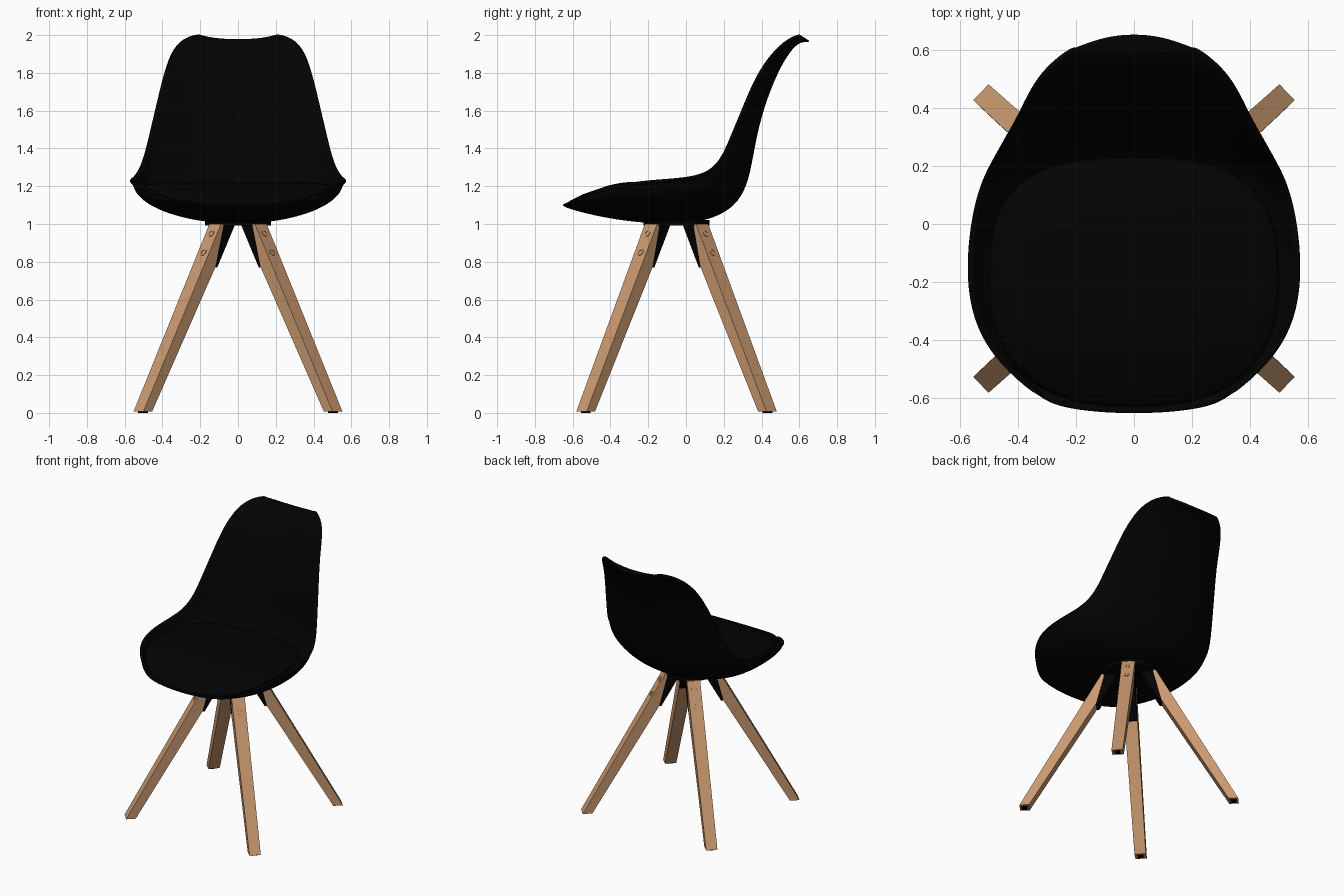
import bpy, bmesh, math
from mathutils import Vector

cube = bpy.data.objects.get("Cube")
if cube:
    bpy.data.objects.remove(cube, do_unlink=True)


def material(name, rgb):
    m = bpy.data.materials.new(name)
    m.use_nodes = True
    m.diffuse_color = (*rgb, 1)
    bsdf = m.node_tree.nodes["Principled BSDF"]
    bsdf.inputs["Base Color"].default_value = (*rgb, 1)
    bsdf.inputs["Roughness"].default_value = 0.6
    return m


BLACK = material("matt black", (0.0008, 0.0008, 0.0008))
WOOD = material("light wood", (0.58, 0.315, 0.16))


def add_object(name, verts, faces, mat, smooth=False):
    mesh = bpy.data.meshes.new(name)
    bm = bmesh.new()
    vs = [bm.verts.new(v) for v in verts]
    for f in faces:
        bm.faces.new([vs[i] for i in f])
    bmesh.ops.recalc_face_normals(bm, faces=bm.faces)
    for f in bm.faces:
        f.smooth = smooth
    bm.to_mesh(mesh)
    bm.free()
    mesh.materials.append(mat)
    ob = bpy.data.objects.new(name, mesh)
    bpy.context.collection.objects.link(ob)
    return ob


def bridge(rows, n, closed):
    """Quads between consecutive rows of n points."""
    span = n if closed else n - 1
    return [(r * n + i, r * n + (i + 1) % n, (r + 1) * n + (i + 1) % n, (r + 1) * n + i)
            for r in range(rows - 1) for i in range(span)]


# Shell: each station is centre y, centre z, rim x, rim y, rim z
stations = [
    (-.656, 1.095, .33, -.595, 1.12), (-.605, 1.075, .465, -.48, 1.16),
    (-.45, 1.035, .543, -.36, 1.195), (-.25, 1.005, .575, -.22, 1.215),
    (-.05, .998, .572, -.07, 1.225), (.10, 1.013, .552, .06, 1.24),
    (.235, 1.07, .525, .15, 1.28), (.312, 1.165, .496, .21, 1.36),
    (.348, 1.30, .468, .26, 1.48), (.38, 1.50, .437, .315, 1.61),
    (.445, 1.71, .397, .385, 1.78), (.525, 1.88, .358, .47, 1.90),
    (.60, 1.97, .30, .55, 1.97), (.652, 1.958, .21, .615, 1.995),
]
HALF = 8
verts = []
for row, (cy, cz, rx, ry, rz) in enumerate(stations):
    # elliptical bowl under the seat, shallower curve up the back
    back = min(max((row - 5) / 4, 0), 1)
    for k in range(-HALF - 1, HALF + 2):
        a = min(abs(k), HALF) / HALF * math.pi / 2
        f = (1 - back) * (1 - math.cos(a)) + back * math.sin(a) ** 2
        # the outermost column is a narrow lip along the rim
        x = rx if abs(k) > HALF else (rx - .014) * math.sin(a)
        verts.append((math.copysign(x, k), cy + (ry - cy) * f, cz + (rz - cz) * f))
columns = 2 * HALF + 3
shell = add_object("seat_shell", verts, bridge(len(stations), columns, False), BLACK, True)
# outer side must face down under the seat so the wall grows inward
probe = shell.data.polygons[4 * (columns - 1) + HALF]
if probe.normal.z > 0:
    shell.data.flip_normals()
wall = shell.modifiers.new("wall", 'SOLIDIFY')
wall.thickness = 0.018
wall.offset = -1
rounding = shell.modifiers.new("rounding", 'SUBSURF')
rounding.levels = rounding.render_levels = 2


# Seat cushion: rounded outline, domed top, sloping down at the front
def cushion_height(y):
    return 1.205 - 0.5 * max(0, -.3 - y) ** 1.5


rings = [(.8, -.06), (.96, -.03), (1, -.006), (.97, .006), (.8, .013), (.5, .017), (.2, .018)]
SIDES = 48
verts = []
for scale, dz in rings:
    for i in range(SIDES):
        a = 2 * math.pi * i / SIDES
        c, s = math.cos(a), math.sin(a)
        power = .7 if s > 0 else .82
        x = .5 * scale * math.copysign(abs(c) ** power, c)
        y = -.2 + .43 * scale * math.copysign(abs(s) ** power, s)
        verts.append((x, y, cushion_height(y) + dz))
faces = bridge(len(rings), SIDES, True)
last = (len(rings) - 1) * SIDES
faces += [tuple(range(SIDES)), tuple(range(last, last + SIDES))]
add_object("seat_cushion", verts, faces, BLACK, True)


# Leg frame, centred a little in front of the origin
def frame(sx, sy):
    """Outward and sideways directions for one corner."""
    return Vector((sx, .955 * sy, 0)).normalized(), Vector((-.955 * sy, sx, 0)).normalized()


def axis_point(sy, z):
    """Origin of the leg radius at a height; the tops sit further apart in y."""
    return Vector((0, -.05 + .02 * sy * z, z))


def prism(name, outline, sx, sy, mat):
    """Solid from an outline of (radius, height, width) points."""
    out, side = frame(sx, sy)
    n = len(outline)
    pts = [axis_point(sy, z) + out * r + side * w * h
           for h in (-.5, .5) for r, z, w in outline]
    fs = bridge(2, n, True) + [tuple(range(n)), tuple(range(n, 2 * n))]
    add_object(name, pts, fs, mat)


TOP, FOOT = 1.0, 0.008
OUTER_TOP, OUTER_FOOT = .167, .728
SLOPE = (OUTER_TOP - OUTER_FOOT) / (TOP - FOOT)


def bolt(name, height, sx, sy):
    """Low round plug lying on the outer face of a leg."""
    out, side = frame(sx, sy)
    up = (out * SLOPE + Vector((0, .02 * sy, 1))).normalized()
    normal = side.cross(up).normalized()
    if normal.dot(out) < 0:
        normal = -normal
    base = axis_point(sy, height) + out * (OUTER_TOP + SLOPE * (height - TOP))
    n = 16
    pts = []
    for radius, lift in ((.019, -.003), (.019, .003), (.012, .003), (.012, .001)):
        for i in range(n):
            a = 2 * math.pi * i / n
            pts.append(base + side * radius * math.cos(a) + up * radius * math.sin(a) + normal * lift)
    fs = bridge(4, n, True) + [tuple(range(n)), tuple(range(3 * n, 4 * n))]
    add_object(name, pts, fs, WOOD)


# Legs are cut back behind the brackets at the top
leg = [(.664, FOOT, .076), (OUTER_FOOT, FOOT, .076), (OUTER_TOP, TOP, .09),
       (.147, TOP, .09), (.208, .77, .087)]
bracket = [(.06, TOP, .084), (.192, .77, .084), (.215, .77, .084), (.155, TOP, .084)]
foot_pad = [(.677, 0, .036), (.715, 0, .036), (.715, .01, .036), (.677, .01, .036)]
for sx, sx_name in ((1, "left"), (-1, "right")):
    for sy, sy_name in ((-1, "front"), (1, "back")):
        tag = f"{sy_name}_{sx_name}"
        prism(f"{tag}_leg", leg, sx, sy, WOOD)
        prism(f"{tag}_bracket", bracket, sx, sy, BLACK)
        prism(f"{tag}_foot_pad", foot_pad, sx, sy, BLACK)
        for i, h in enumerate((.95, .85)):
            bolt(f"{tag}_bolt_{i + 1}", h, sx, sy)

# Round mounting plate under the shell
bpy.ops.mesh.primitive_cylinder_add(vertices=32, radius=.174, depth=.03,
                                    location=(0, -.05, 1.007))
plate = bpy.context.object
plate.name = "mounting_plate"
plate.data.materials.append(BLACK)
